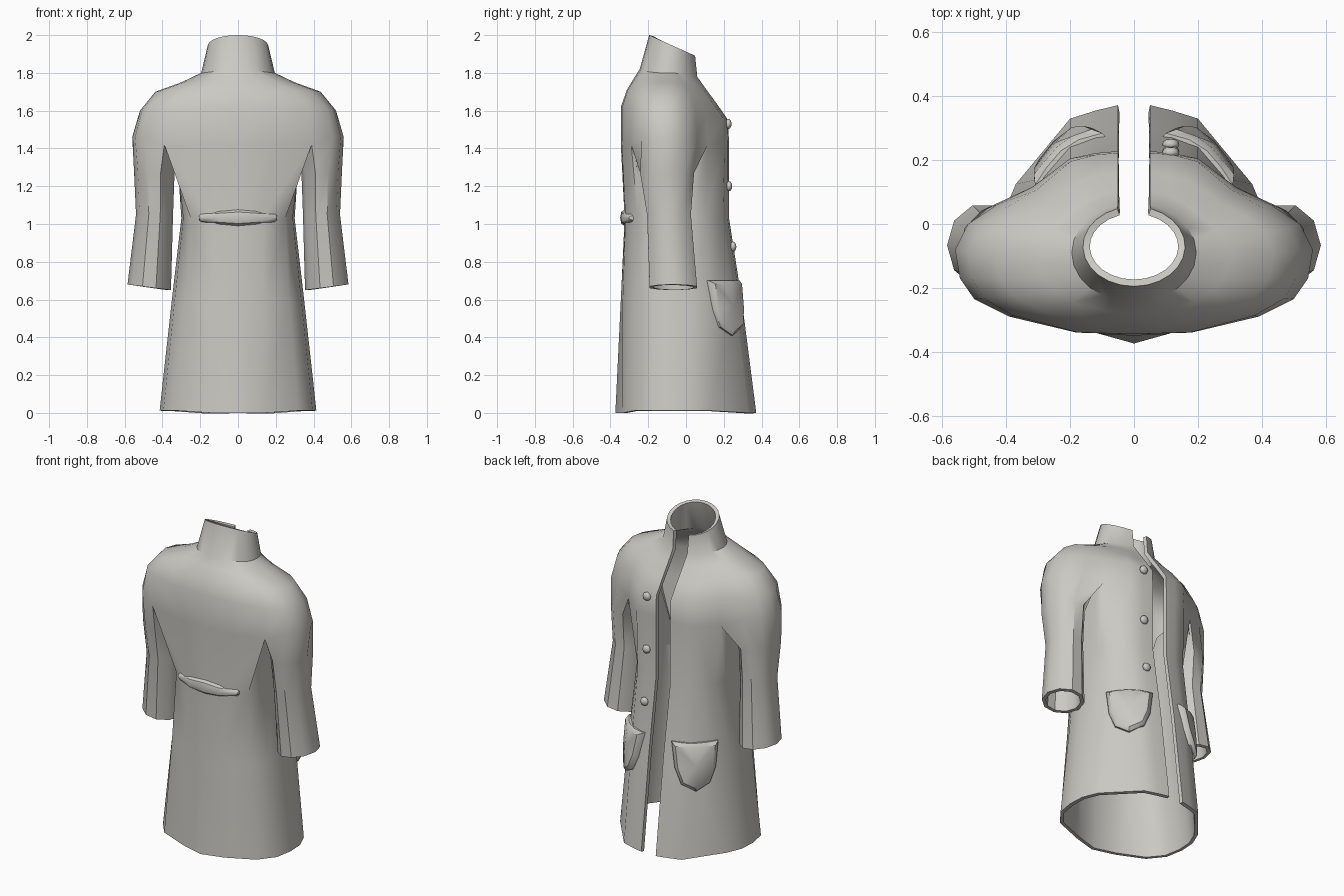
import bpy, bmesh, math
from mathutils import Vector
from mathutils.bvhtree import BVHTree

if "Cube" in bpy.data.objects:
    bpy.data.objects.remove(bpy.data.objects["Cube"])

cloth = bpy.data.materials.new("warm_grey_cloth")
cloth.diffuse_color = (0.60, 0.585, 0.545, 1)
cloth.use_nodes = True
cloth.node_tree.nodes["Principled BSDF"].inputs["Base Color"].default_value = cloth.diffuse_color


def finish(bm, name, mirror=False, thickness=0, angle=40):
    me = bpy.data.meshes.new(name)
    bm.to_mesh(me)
    bm.free()
    ob = bpy.data.objects.new(name, me)
    bpy.context.collection.objects.link(ob)
    me.materials.append(cloth)
    if mirror:
        ob.modifiers.new("mirror", 'MIRROR').use_clip = True
    if thickness:
        s = ob.modifiers.new("thickness", 'SOLIDIFY')
        s.thickness, s.offset = thickness, -1
    bpy.ops.object.select_all(action='DESELECT')
    ob.select_set(True)
    bpy.context.view_layer.objects.active = ob
    bpy.ops.object.convert(target='MESH')
    bpy.ops.object.shade_smooth_by_angle(angle=math.radians(angle))
    return ob


def bridge(bm, a, b, closed=False):
    n = len(a)
    for i in range(n if closed else n - 1):
        j = (i + 1) % n
        bm.faces.new((a[j], a[i], b[i], b[j]))


def lerp(profile, k):
    i = min(int(k), 1)
    p, q = profile[i], profile[i + 1]
    return [u + (v - u) * (k - i) for u, v in zip(p, q)]


# Coat shell: right half, rings run from centre front (+y) round to centre back
bm = bmesh.new()
V = lambda x, y, z: bm.verts.new((x, y, z))

shoulder = [(.05, .228), (.12, .222), (.2, .205), (.32, .115), (.43, .06), (.52, 0),
            (.56, -.08), (.545, -.17), (.5, -.235), (.39, -.29), (.18, -.34), (0, -.345)]
kind = [0, 0, .2, .6, .9, 1, 1, 1.1, 1.3, 1.6, 1.9, 2]      # 0 front, 1 side, 2 back
neck = [(.195 * math.cos(math.radians(75 - 15 * i)),
         -.09 + .155 * math.sin(math.radians(75 - 15 * i))) for i in range(12)]
neck[-1] = (0, neck[-1][1])

split = [V(x, y, 1.46 if 4 <= i <= 8 else 1.42) for i, (x, y) in enumerate(shoulder)]
under = [V(.325, .04, 1.41), V(.315, -.08, 1.41), V(.33, -.2, 1.41)]

# Shoulders: each level blends shoulder to neck with (fraction, height) for front, side, back
prev = split
for level in [((.03, 1.55), (.11, 1.6), (0, 1.62)),
              ((.4, 1.64), (.33, 1.70), (.32, 1.71)),
              ((.75, 1.72), (.7, 1.75), (.68, 1.77)),
              ((1, 1.78), (1, 1.80), (1, 1.82))]:
    ring = []
    for s, n, k in zip(shoulder, neck, kind):
        f, z = lerp(level, k)
        ring.append(V(s[0] + (n[0] - s[0]) * f, s[1] + (n[1] - s[1]) * f, z))
    bridge(bm, prev, ring)
    prev = ring

# Standing collar with sloping top
collar = []
for i in range(12):
    a = math.radians(71 - 161 * i / 11)
    x, y = .16 * math.cos(a), -.07 + .125 * math.sin(a)
    collar.append(V(0 if i == 11 else x, y, 1.89 + (.05 - y) * .45))
bridge(bm, prev, collar)

# Torso and skirt
rings = [(1.03, [(.05, .228), (.12, .22), (.2, .195), (.27, .10), (.295, .03), (.3, -.08),
                 (.29, -.17), (.25, -.255), (.13, -.32), (0, -.325)]),
         (.6, [(.05, .295), (.12, .285), (.2, .255), (.3, .14), (.34, .04), (.35, -.07),
               (.335, -.17), (.27, -.27), (.13, -.335), (0, -.345)]),
         (0, [(.05, .372), (.12, .355), (.2, .33), (.37, .125), (.41, .03), (.415, -.07),
              (.395, -.18), (.32, -.275), (.14, -.335), (0, -.374)])]
prev = split[:4] + under + split[9:]
for z, pts in rings:
    ring = [V(x, y, z + (.012 if z == 0 and i > 2 and i < 8 else 0)) for i, (x, y) in enumerate(pts)]
    if z == 0:      # pleat fold runs from the apex to the hem
        bridge(bm, ring[:9], prev[:9])
        bm.faces.new((ring[8], prev[8], prev[9]))
        bm.faces.new((ring[9], ring[8], prev[9]))
    else:
        bridge(bm, ring, prev)
    prev = ring

# Sleeve
prev = split[3:10] + under[::-1]
for cx, cy, rx, ry, z, tilt in [(.443, -.1, .107, .15, 1.27, 0), (.442, -.09, .098, .122, 1.05, 0),
                                (.47, -.067, .115, .132, .665, .015)]:
    ring = []
    for i in range(10):
        a = math.radians(108 - 36 * i)
        ring.append(V(cx + rx * math.cos(a), cy + ry * math.sin(a), z + tilt * math.cos(a)))
    bridge(bm, ring, prev, True)
    prev = ring

bm.normal_update()
tree = BVHTree.FromBMesh(bm)
finish(bm, "coat_shell", mirror=True, thickness=.022)


def on_coat(x, y, z, normal, lift):
    """Point on the coat surface, lifted along the given outward direction."""
    n = Vector(normal).normalized()
    hit = tree.ray_cast(Vector((x, y, z)) + n * .5, -n)[0]
    return (hit or Vector((x, y, z))) + n * lift


# Patch pockets, wrapped on the front corners
bm = bmesh.new()
outline = [(-.135, .70), (-.12, .55), (-.085, .455), (0, .41), (.08, .455), (.115, .55),
           (.13, .70), (.065, .70), (0, .70), (-.065, .70)]
layers = []
for scale, lift in [(1, -.006), (1, .014), (.86, .03)]:
    layers.append([bm.verts.new(on_coat(.205 + .78 * u * scale, .2 - .63 * u * scale,
                                        .57 + (z - .57) * scale, (.63, .78, 0), lift))
                   for u, z in outline])
for a, b in zip(layers, layers[1:]):
    bridge(bm, a, b, True)
mid = bm.verts.new(on_coat(.205, .2, .57, (.63, .78, 0), .034))
top = layers[-1]
for i in range(len(top)):
    bm.faces.new((top[i - 1], top[i], mid))
bmesh.ops.recalc_face_normals(bm, faces=bm.faces)
finish(bm, "pockets", mirror=True)

# Buttons on one side of the opening
for z in (1.53, 1.2, .88):
    bm = bmesh.new()
    bmesh.ops.create_uvsphere(bm, u_segments=8, v_segments=6, radius=.027)
    bmesh.ops.scale(bm, vec=(1, 1, .65), verts=bm.verts)
    for v in bm.verts:
        v.co = Vector((v.co.x, v.co.z, -v.co.y)) + on_coat(.115, 0, z, (0, 1, 0), .006)
    finish(bm, "button", angle=60)

# Half belt across the back
bm = bmesh.new()
prev = None
for x, h in [(-.207, .012), (-.195, .022), (-.1, .034), (0, .043), (.1, .034), (.195, .022), (.207, .012)]:
    c = on_coat(max(abs(x), .001), 0, 1.033, (0, -1, 0), .002)
    ring = [bm.verts.new((x, c.y + .022 * math.cos(i * math.pi / 4),
                          1.033 + h * math.sin(i * math.pi / 4))) for i in range(8)]
    if prev:
        bridge(bm, prev, ring, True)
    else:
        bm.faces.new(ring)
    prev = ring
bm.faces.new(prev)
bmesh.ops.recalc_face_normals(bm, faces=bm.faces)
finish(bm, "back_belt")
